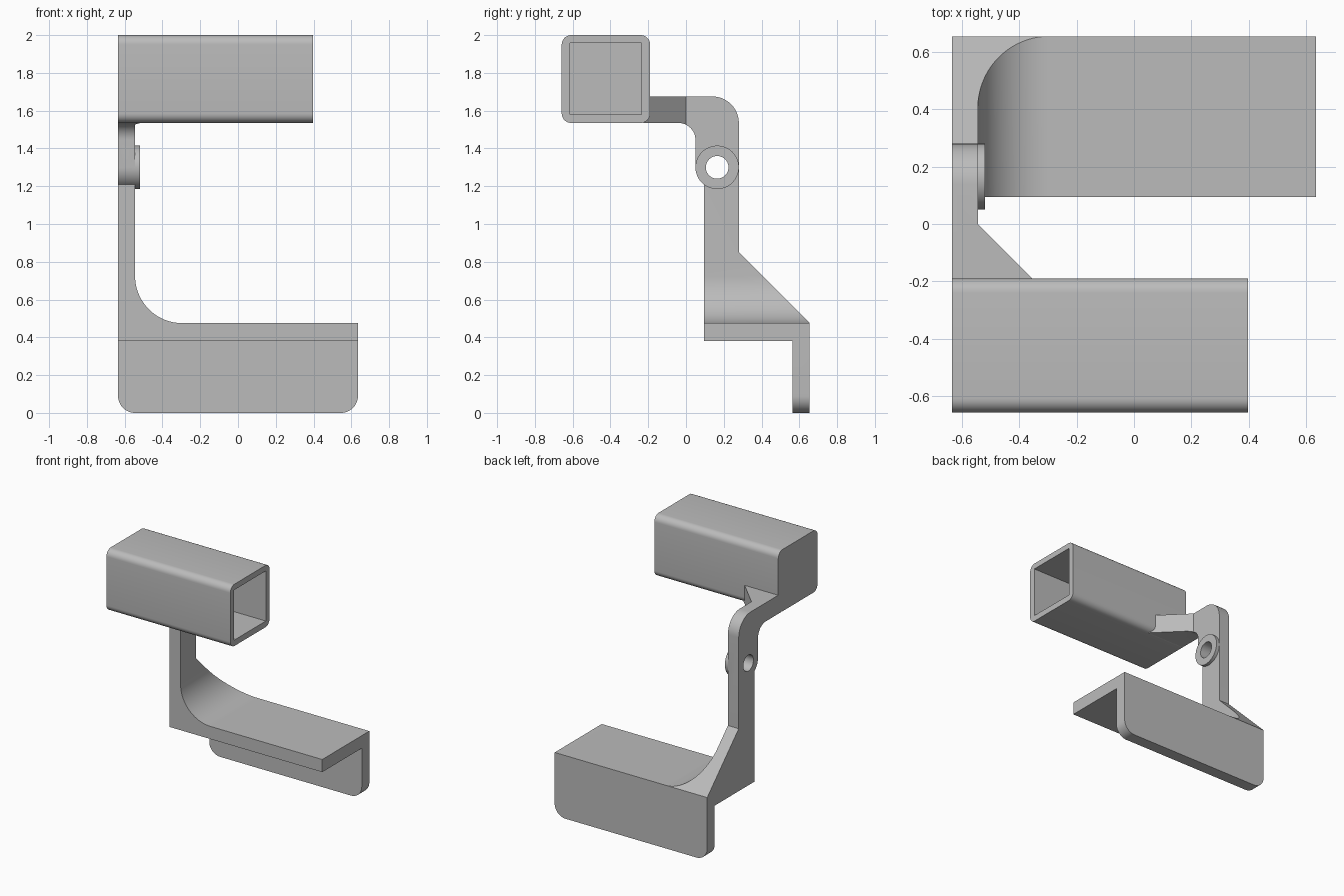
import bpy, bmesh, math

if "Cube" in bpy.data.objects:
    bpy.data.objects.remove(bpy.data.objects["Cube"], do_unlink=True)

grey = bpy.data.materials.new("plain grey")
grey.use_nodes = True
COLOUR = (0.5, 0.5, 0.5, 1)
grey.diffuse_color = COLOUR
grey.node_tree.nodes["Principled BSDF"].inputs["Base Color"].default_value = COLOUR


def arc(cx, cy, r, start, end, steps=12):
    """Points along an arc, angles in degrees."""
    angles = [math.radians(start + (end - start) * i / steps) for i in range(steps + 1)]
    return [(cx + r * math.cos(a), cy + r * math.sin(a)) for a in angles]


def circle(cx, cy, r):
    return arc(cx, cy, r, 0, 360, 48)[:-1]


def rect(x0, y0, x1, y1):
    return [(x0, y0), (x1, y0), (x1, y1), (x0, y1)]


def prism(name, profile, axis, lo, hi):
    """Extrude a 2D profile along the x, y or z axis."""
    place = {"x": lambda p, d: (d, p[0], p[1]),
             "y": lambda p, d: (p[0], d, p[1]),
             "z": lambda p, d: (p[0], p[1], d)}[axis]
    bm = bmesh.new()
    low = [bm.verts.new(place(p, lo)) for p in profile]
    high = [bm.verts.new(place(p, hi)) for p in profile]
    bm.faces.new(low)
    bm.faces.new(high)
    n = len(profile)
    for i in range(n):
        j = (i + 1) % n
        bm.faces.new((low[i], low[j], high[j], high[i]))
    bmesh.ops.recalc_face_normals(bm, faces=bm.faces)
    mesh = bpy.data.meshes.new(name)
    bm.to_mesh(mesh)
    bm.free()
    mesh.materials.append(grey)
    ob = bpy.data.objects.new(name, mesh)
    bpy.context.collection.objects.link(ob)
    return ob


def combine(ob, other, operation):
    """Apply a boolean and discard the second object."""
    mod = ob.modifiers.new(operation, "BOOLEAN")
    mod.operation, mod.solver, mod.object = operation, "EXACT", other
    bpy.context.view_layer.update()
    baked = bpy.data.meshes.new_from_object(
        ob.evaluated_get(bpy.context.evaluated_depsgraph_get()))
    ob.modifiers.clear()
    ob.data = baked
    bpy.data.objects.remove(other, do_unlink=True)


def finish(ob):
    for other in bpy.context.selected_objects:
        other.select_set(False)
    ob.select_set(True)
    bpy.context.view_layer.objects.active = ob
    bpy.ops.object.shade_smooth_by_angle(angle=math.radians(30))


LEFT, PIVOT = -0.635, (0.165, 1.3)

# Side outline of the arm, shelf and hanging lip
side = ([(-0.225, 1.535)]
        + arc(-0.04, 1.445, 0.09, 90, 0)
        + arc(*PIVOT, 0.115, 180, 232.5, 7)
        + [(0.095, 0.38), (0.565, 0.38), (0.565, 0), (0.655, 0),
           (0.655, 0.475), (0.28, 0.85)]
        + arc(0.14, 1.535, 0.14, 0, 90)
        + [(-0.225, 1.675)])

# Front outline with the rounded lip corners and the large inner fillet
front = (arc(LEFT + 0.09, 0.09, 0.09, 180, 270)
         + arc(-LEFT - 0.09, 0.09, 0.09, 270, 360)
         + [(-LEFT, 0.475)]
         + arc(-0.295, 0.725, 0.25, 270, 180, 20)
         + [(-0.545, 1.8), (LEFT, 1.8)])

bracket = prism("bracket", side, "x", -0.8, 0.8)
combine(bracket, prism("front_outline", front, "y", -1, 1), "INTERSECT")

# Diagonal gusset between the arm and the tube
gusset = prism("gusset", side, "x", -0.8, 0.8)
wedge = prism("wedge", [(-0.6, 0.055), (-0.6, -0.225), (-0.32, -0.225)], "z", 1.3, 1.8)
combine(gusset, wedge, "INTERSECT")
combine(bracket, gusset, "UNION")

# Raised pivot boss and its through hole
combine(bracket, prism("pivot_boss", circle(*PIVOT, 0.115), "x", -0.57, -0.52), "UNION")
combine(bracket, prism("pivot_hole", circle(*PIVOT, 0.06), "x", -0.8, -0.4), "DIFFERENCE")
finish(bracket)

# Rounded square tube, open at one end
y0, y1, z0, z1, r = -0.658, -0.19, 1.535, 2.0, 0.05
outer = (arc(y0 + r, z0 + r, r, 180, 270, 8) + arc(y1 - r, z0 + r, r, 270, 360, 8)
         + arc(y1 - r, z1 - r, r, 0, 90, 8) + arc(y0 + r, z1 - r, r, 90, 180, 8))
tube = prism("socket_tube", outer, "x", LEFT, 0.397)
cavity = prism("cavity", rect(-0.613, 1.58, -0.236, 1.957), "x", LEFT + 0.045, 0.6)
combine(tube, cavity, "DIFFERENCE")
finish(tube)
